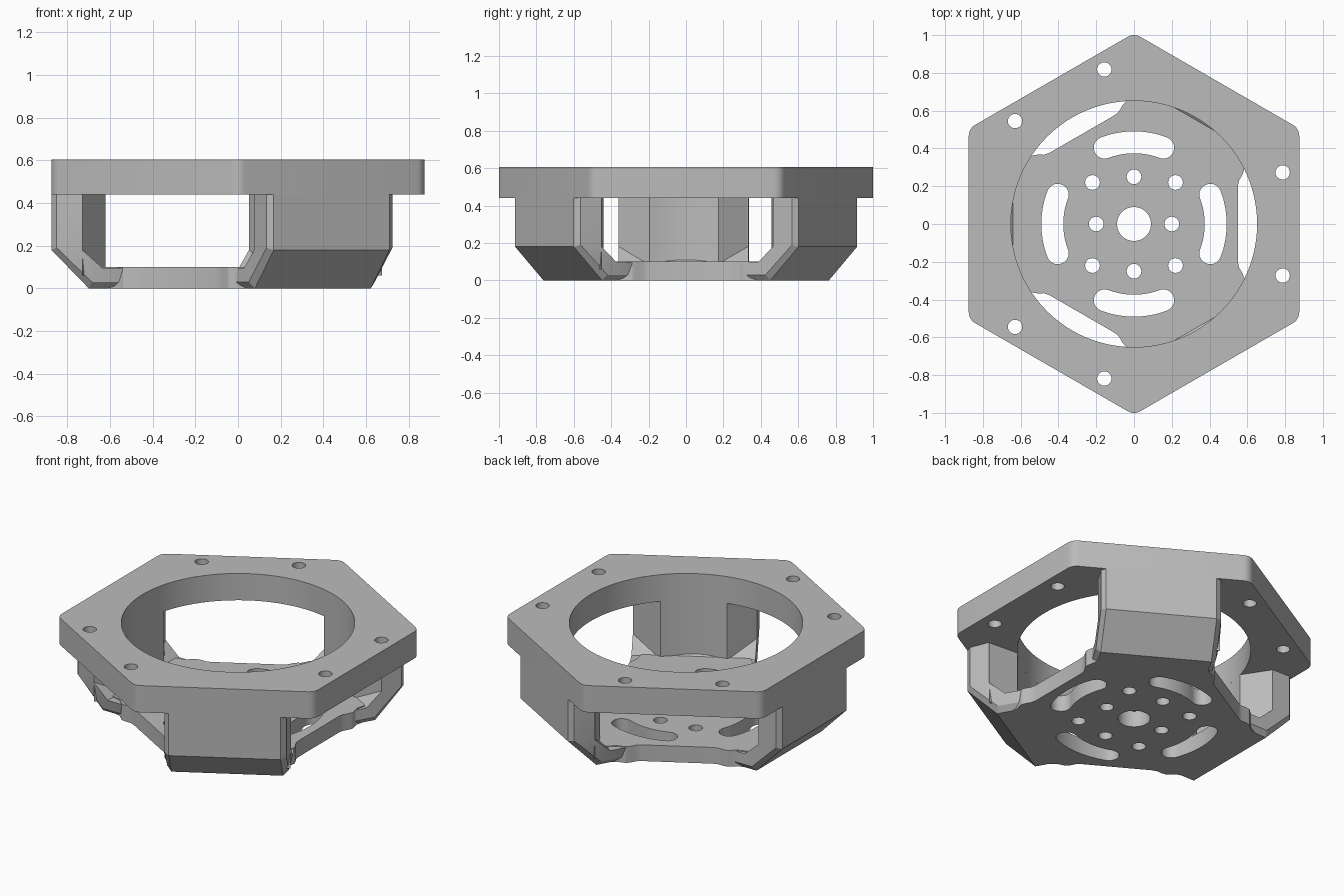
import bpy, bmesh
from math import cos, sin, pi, radians, sqrt

old = bpy.data.objects.get("Cube")
if old:
    bpy.data.objects.remove(old)

grey = bpy.data.materials.new("plain grey")
grey.use_nodes = True
GREY = (0.5, 0.5, 0.5, 1)
grey.diffuse_color = GREY
grey.node_tree.nodes["Principled BSDF"].inputs["Base Color"].default_value = GREY

LEGS = (60, 180, 300)
WINDOWS = (0, 120, 240)


def place(r, t, deg):
    """Point at outward distance r and sideways distance t, turned by deg."""
    a = radians(deg)
    return (r * cos(a) - t * sin(a), r * sin(a) + t * cos(a))


def arc(cx, cy, r, start, end, n):
    return [(cx + r * cos(radians(start + (end - start) * i / n)),
             cy + r * sin(radians(start + (end - start) * i / n))) for i in range(n + 1)]


def circle(cx, cy, r, n=32):
    return arc(cx, cy, r, 0, 360, n)[:-1]


def finish(bm, name):
    bmesh.ops.remove_doubles(bm, verts=bm.verts, dist=0.0001)
    bmesh.ops.recalc_face_normals(bm, faces=bm.faces)
    mesh = bpy.data.meshes.new(name)
    bm.to_mesh(mesh)
    bm.free()
    mesh.materials.append(grey)
    ob = bpy.data.objects.new(name, mesh)
    bpy.context.collection.objects.link(ob)
    bpy.ops.object.select_all(action="DESELECT")
    ob.select_set(True)
    bpy.context.view_layer.objects.active = ob
    bpy.ops.object.shade_smooth_by_angle(angle=radians(25))
    return ob


def plate(name, loops, z0, z1):
    """Flat plate from an outline followed by hole outlines."""
    cu = bpy.data.curves.new(name + "_outline", "CURVE")
    cu.dimensions = "2D"
    cu.fill_mode = "BOTH"
    cu.extrude = (z1 - z0) / 2
    for loop in loops:
        sp = cu.splines.new("POLY")
        sp.points.add(len(loop) - 1)
        for p, (x, y) in zip(sp.points, loop):
            p.co = (x, y, 0, 1)
        sp.use_cyclic_u = True
    tmp = bpy.data.objects.new(name + "_outline", cu)
    bpy.context.collection.objects.link(tmp)
    dg = bpy.context.evaluated_depsgraph_get()
    mesh = bpy.data.meshes.new_from_object(tmp.evaluated_get(dg))
    bm = bmesh.new()
    bm.from_mesh(mesh)
    bmesh.ops.translate(bm, verts=bm.verts, vec=(0, 0, (z0 + z1) / 2))
    bpy.data.objects.remove(tmp)
    bpy.data.curves.remove(cu)
    bpy.data.meshes.remove(mesh)
    return finish(bm, name)


# Hexagonal top ring with rounded corners, large bore and screw holes
FLAT, ROUND = 0.875, 0.065
corner = (FLAT - ROUND) * 2 / sqrt(3)
hexagon = []
for k in range(6):
    a = 30 + 60 * k
    hexagon += arc(corner * cos(radians(a)), corner * sin(radians(a)), ROUND, a - 30, a + 30, 6)
screws = [circle(*place(0.787, s * 0.273, w), 0.038, 24) for w in WINDOWS for s in (-1, 1)]
plate("top_ring", [hexagon, circle(0, 0, 0.652, 96)] + screws, 0.44, 0.605)

# Base plate: straight window edges flaring into the leg feet
outline = []
edge = [(0.55, 0.2), (0.556, 0.23), (0.573, 0.258), (0.583, 0.285)]
for w in WINDOWS:
    for r, t in edge[::-1]:
        outline.append(place(r, -t, w))
    for r, t in edge:
        outline.append(place(r, t, w))
    outline += [place(0.58, -0.325, w + 60), place(0.66, -0.3, w + 60),
                place(0.66, 0.3, w + 60), place(0.58, 0.325, w + 60)]

# Motor mount holes and four curved slots
holes = [circle(0, 0, 0.09, 48)]
for k in range(8):
    d = (0.2, 0.311, 0.25, 0.311)[k % 4]
    holes.append(circle(d * cos(k * pi / 4), d * sin(k * pi / 4), 0.039, 24))
MID, HALF, SPAN = 0.4325, 0.058, 21
for a in (0, 90, 180, 270):
    lo, hi = a - SPAN, a + SPAN
    x0, y0 = place(MID, 0, lo)
    x1, y1 = place(MID, 0, hi)
    holes.append(arc(0, 0, MID + HALF, lo, hi, 14)[:-1] + arc(x1, y1, HALF, hi, hi + 180, 10)[:-1]
                 + arc(0, 0, MID - HALF, hi, lo, 14)[:-1] + arc(x0, y0, HALF, lo + 180, lo + 360, 10)[:-1])
plate("base_plate", [outline] + holes, 0, 0.1)

# Leg shell stations: outer, chamfer and inner (distance, height)
STATIONS = [((0.875, 0.44), (0.85, 0.44), (0.73, 0.44)),
            ((0.875, 0.18), (0.85, 0.19), (0.73, 0.18)),
            ((0.70, 0.0), (0.685, 0.03), (0.635, 0.095)),
            ((0.505, 0.0), (0.505, 0.03), (0.505, 0.095))]
LEFT = (0.315, 0.345, 0.362)
RIGHT = (-0.312, -0.337, -0.334)


def leg(name, deg):
    bm = bmesh.new()
    rings = []
    for st in STATIONS:
        pts = list(zip(st, LEFT)) + list(zip(st, RIGHT))[::-1]
        rings.append([bm.verts.new((*place(r, t, deg), z)) for (r, z), t in pts])
    for a, b in zip(rings, rings[1:]):
        for i in range(6):
            j = (i + 1) % 6
            bm.faces.new((a[i], a[j], b[j], b[i]))
    bm.faces.new(rings[0])
    bm.faces.new(rings[-1][::-1])
    return finish(bm, name)


def leg_core(name, deg):
    # Inner wall following the bore, with slanted flanks
    pts = [(0.73, -0.33), *arc(0, 0, 0.652, -15.5, 17.5, 12), (0.73, 0.358)]
    bm = bmesh.new()
    base = bm.faces.new([bm.verts.new((*place(r, t, deg), 0.06)) for r, t in pts])
    up = bmesh.ops.extrude_face_region(bm, geom=[base])["geom"]
    for v in up:
        if isinstance(v, bmesh.types.BMVert):
            v.co.z = 0.44
    return finish(bm, name)


for label, deg in zip(("back_left", "right", "front_left"), LEGS):
    leg("leg_" + label, deg)
    leg_core("leg_inner_wall_" + label, deg)
